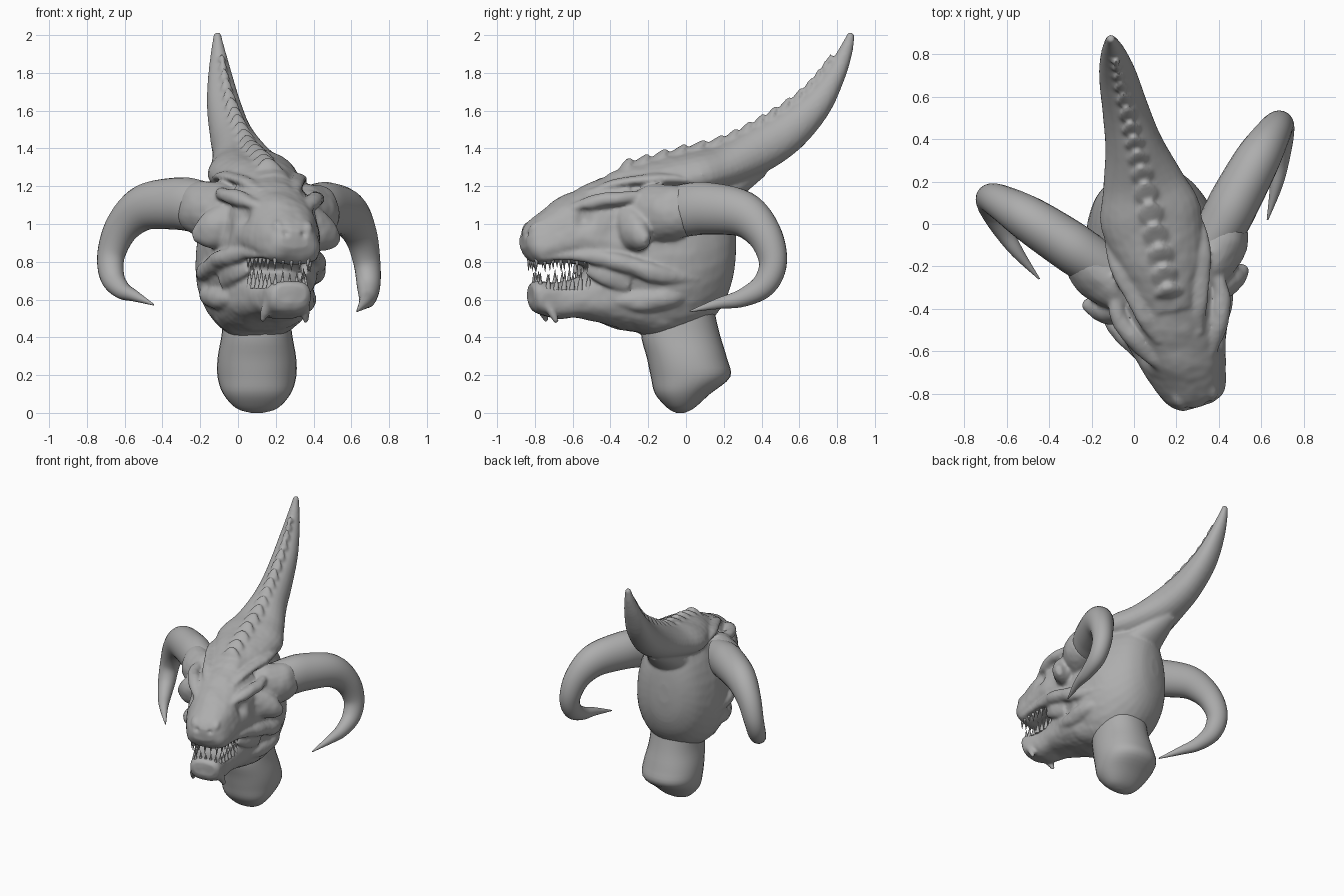
import bpy, bmesh, math
from mathutils import Vector, Matrix, noise

if "Cube" in bpy.data.objects:
    bpy.data.objects.remove(bpy.data.objects["Cube"])

hide = bpy.data.materials.new("grey_hide")
hide.diffuse_color = (0.42, 0.42, 0.42, 1)
hide.use_nodes = True
hide.node_tree.nodes["Principled BSDF"].inputs["Base Color"].default_value = hide.diffuse_color

# head is turned and rolled slightly relative to the neck
POSE = (Matrix.Translation((0.075, 0, 0.9)) @ Matrix.Rotation(math.radians(13), 4, 'Z')
        @ Matrix.Rotation(math.radians(1.8), 4, 'Y') @ Matrix.Translation((0, 0, -0.9)))


def smooth_path(pts, n):
    """Catmull-Rom resampling of station tuples."""
    out = []
    for i in range(len(pts) - 1):
        a, b = pts[max(i - 1, 0)], pts[i]
        c, d = pts[i + 1], pts[min(i + 2, len(pts) - 1)]
        for k in range(n):
            t = k / n
            out.append([0.5 * (2 * q + (r - p) * t + (2 * p - 5 * q + 4 * r - s) * t * t
                               + (3 * q - p - 3 * r + s) * t ** 3)
                        for p, q, r, s in zip(a, b, c, d)])
    return out + [list(pts[-1])]


def loft(bm, pts, side_ref=(1, 0, 0), axis=None, power=2.0, taper=0.0, sign=1, n=24, sub=4):
    """Closed loft through stations (x, y, z, half width, half height)."""
    st = smooth_path(pts, sub)
    pos = [Vector(s[:3]) for s in st]
    rings, faces = [], []
    for i, s in enumerate(st):
        tan = Vector(axis) if axis else (pos[min(i + 1, len(st) - 1)] - pos[max(i - 1, 0)]).normalized()
        ref = Vector(side_ref)
        side = (ref - tan * ref.dot(tan)).normalized()
        up = side.cross(tan)
        ring = []
        for k in range(n):
            a = 2 * math.pi * k / n
            c, z = math.cos(a), math.sin(a)
            c = math.copysign(abs(c) ** (2 / power), c)
            z = math.copysign(abs(z) ** (2 / power), z)
            p = pos[i] + side * c * max(s[3], .002) * (1 - taper * z) + up * z * max(s[4], .002)
            ring.append(bm.verts.new((p.x * sign, p.y, p.z)))
        rings.append(ring)
    for r, q in zip(rings, rings[1:]):
        for k in range(n):
            faces.append(bm.faces.new((r[k], r[(k + 1) % n], q[(k + 1) % n], q[k])))
    faces += [bm.faces.new(rings[0]), bm.faces.new(rings[-1])]
    bmesh.ops.recalc_face_normals(bm, faces=faces)


def skull_loft(bm, rows, power, taper):
    """Stations given as (y, half width, top z, bottom z)."""
    loft(bm, [(0, y, (t + b) / 2, w, (t - b) / 2) for y, w, t, b in rows],
         axis=(0, 1, 0), power=power, taper=taper, n=32)


def finish(name, bm, posed=True, bend=True, angle=50):
    me = bpy.data.meshes.new(name)
    if posed:
        for v in bm.verts:      # snout and crest curve slightly off the midline
            if bend:
                v.co.x += .06 * max(0, -v.co.y - .45) - .025 * max(0, v.co.y - .2)
        bm.transform(POSE)
    bm.to_mesh(me)
    bm.free()
    me.materials.clear()
    me.materials.append(hide)
    ob = bpy.data.objects.new(name, me)
    bpy.context.collection.objects.link(ob)
    bpy.ops.object.select_all(action='DESELECT')
    ob.select_set(True)
    bpy.context.view_layer.objects.active = ob
    bpy.ops.object.shade_smooth_by_angle(angle=math.radians(angle))
    return ob


# ---- head: cranium, upper jaw, lower jaw, crest and brow fused together
bm = bmesh.new()
skull_loft(bm, [(-.55, .19, 1.20, .76), (-.45, .24, 1.25, .66), (-.35, .27, 1.29, .50),
                (-.2, .305, 1.315, .39), (-.05, .31, 1.32, .39), (.08, .275, 1.30, .45),
                (.18, .215, 1.26, .55), (.24, .13, 1.16, .69), (.26, .04, 1.0, .85)], 2.1, .12)
skull_loft(bm, [(-.89, .075, .965, .87), (-.855, .125, 1.015, .81), (-.8, .155, 1.06, .785),
                (-.7, .185, 1.13, .80), (-.6, .21, 1.18, .79), (-.5, .24, 1.225, .75),
                (-.35, .26, 1.28, .70)], 2.5, .2)
skull_loft(bm, [(-.85, .085, .68, .58), (-.815, .12, .70, .53), (-.7, .13, .69, .50),
                (-.6, .155, .72, .505), (-.5, .19, .77, .485), (-.35, .24, .82, .44),
                (-.15, .25, .80, .40)], 2.6, 0)
loft(bm, [(0, -.42, 1.22, .10, .05), (0, -.2, 1.245, .19, .095), (0, .03, 1.27, .24, .12),
          (0, .2, 1.31, .19, .12), (0, .38, 1.39, .135, .125), (0, .55, 1.49, .108, .112),
          (0, .70, 1.63, .09, .085), (0, .8, 1.78, .065, .058), (0, .865, 1.92, .037, .037),
          (0, .895, 2.012, .018, .018)], power=2.1, taper=.1)
# nape web under the crest
loft(bm, [(0, .08, 1.12, .2, .14), (0, .2, 1.18, .14, .09), (0, .4, 1.31, .07, .06)])
for s in (1, -1):
    # angry brow, running into the temple
    loft(bm, [(.07, -.72, 1.055, .02, .02), (.13, -.63, 1.09, .04, .03), (.20, -.52, 1.125, .045, .04),
              (.25, -.40, 1.145, .04, .035), (.24, -.27, 1.16, .03, .03)], sign=s)
    # nostril swelling
    loft(bm, [(.06, -.87, .95, .015, .015), (.075, -.84, .98, .035, .03), (.08, -.77, 1.03, .015, .015)], sign=s)
    # upper lip and cheek ridge
    loft(bm, [(.12, -.82, .83, .02, .02), (.175, -.65, .84, .025, .03), (.215, -.53, .83, .04, .045),
              (.265, -.4, .80, .05, .05), (.295, -.2, .74, .045, .05), (.27, .0, .72, .03, .03)], sign=s)
    # mouth corner web
    loft(bm, [(.15, -.57, .77, .02, .04), (.2, -.48, .75, .04, .07), (.22, -.35, .72, .05, .08)], sign=s)
    # jaw muscle
    loft(bm, [(.19, -.42, .6, .03, .03), (.235, -.3, .60, .05, .06), (.25, -.14, .62, .06, .06),
              (.22, .02, .64, .03, .03)], sign=s)
    # horn boss and temple knob
    loft(bm, [(.15, -.34, 1.05, .09, .10), (.23, -.25, 1.06, .12, .15), (.31, -.15, 1.07, .122, .147),
              (.35, -.08, 1.08, .10, .13)], side_ref=(.75, -.65, 0), sign=s)
    loft(bm, [(.18, -.36, 1.0, .09, .13), (.27, -.34, .97, .085, .115), (.34, -.32, .94, .06, .08),
              (.395, -.30, .92, .02, .03)], side_ref=(0, 1, 0), sign=s)
    # chin spike
    loft(bm, [(.095, -.78, .58, .03, .03), (.11, -.75, .53, .024, .024), (.12, -.73, .48, .012, .012)], sign=s)
    # low scalp ridge beside the crest
    loft(bm, [(.09, -.55, 1.17, .03, .02), (.14, -.38, 1.225, .045, .025), (.185, -.15, 1.245, .06, .03),
              (.2, .03, 1.23, .03, .02)], sign=s)

# overlapping scales down the crest, tips lifted toward the back
RIDGE = smooth_path([(-.36, 1.27), (-.2, 1.32), (0, 1.375), (.2, 1.425), (.36, 1.505), (.5, 1.59),
                     (.64, 1.69), (.74, 1.80), (.80, 1.885)], 2)
for i, (p, q) in enumerate(zip(RIDGE[:-1], RIDGE[1:])):
    a, b = Vector((0, *p)), Vector((0, *q))
    t = (b - a).normalized()
    up = Vector((0, -t.z, t.y))
    w = .075 - .0035 * i
    g = 1 - .035 * i
    st = [a - t * .03 - up * .02, a + t * .02, b - t * .025 + up * .028 * g, b + t * .008 + up * .05 * g]
    loft(bm, [(*c, w * k, h * g) for c, k, h in zip(st, (.4, 1, .8, .3), (.02, .03, .024, .012))], n=12, sub=3)

raw = finish("head_raw", bm, posed=False)
mod = raw.modifiers.new("fuse", 'REMESH')
mod.mode = 'VOXEL'
mod.voxel_size = 0.010
sm = raw.modifiers.new("blend", 'SMOOTH')
sm.factor, sm.iterations = 0.5, 7
baked = bpy.data.meshes.new_from_object(raw.evaluated_get(bpy.context.evaluated_depsgraph_get()))
bpy.data.objects.remove(raw)

# carve eye sockets, nostrils and hollows, then roughen the hide
bm = bmesh.new()
bm.from_mesh(baked)
bm.normal_update()
DENTS = [((.18, -.60, 1.03), .045, .03), ((.05, -.89, .95), .018, .015),
         ((.29, -.22, .67), .04, .008), ((.22, -.47, .95), .06, .02)]
moves = []
for v in bm.verts:
    p = Vector((abs(v.co.x), v.co.y, v.co.z))
    d = sum(-h * math.exp(-((p - Vector(c)).length / r) ** 2) for c, r, h in DENTS)
    rough = max(.1, min(1, .5 - 2 * v.co.y))
    d += rough * (.008 * noise.noise(v.co * 8) + .002 * noise.noise(v.co * 22))
    moves.append(v.normal * d)
for v, m in zip(bm.verts, moves):
    v.co += m
finish("head", bm)

# ---- curling horns, flatter sideways near the base
HORN = [(.21, -.20, 1.05, .13), (.332, -.075, 1.085, .14), (.417, .025, 1.095, .138),
        (.555, .18, 1.07, .122), (.65, .275, .965, .095), (.698, .312, .82, .076),
        (.70, .265, .70, .066), (.672, .155, .63, .048), (.629, .04, .60, .03), (.556, -.105, .555, .004)]
for s, name in ((1, "horn_right"), (-1, "horn_left")):
    bm = bmesh.new()
    back = 0 if s > 0 else -.03
    loft(bm, [(x, y + back * min(1, i / 3), z, r * (.82 + .02 * min(i, 9)), r)
              for i, (x, y, z, r) in enumerate(HORN)], side_ref=(.72, -.69, 0), sign=s, sub=6)
    finish(name, bm, bend=False)

# ---- eyes sunk under the brow
bm = bmesh.new()
for s in (1, -1):
    bmesh.ops.create_uvsphere(bm, u_segments=16, v_segments=10, radius=.024,
                              matrix=Matrix.Translation((s * .142, -.59, 1.035)))
finish("eyes", bm)


def cone(bm, base, tip, r, seg=8):
    base, tip = Vector(base), Vector(tip)
    d = tip - base
    m = Matrix.Translation((base + tip) / 2) @ d.to_track_quat('Z', 'Y').to_matrix().to_4x4()
    bmesh.ops.create_cone(bm, cap_ends=True, segments=seg, radius1=r, radius2=.001, depth=d.length, matrix=m)


# ---- teeth: a front row and two side rows per jaw
for name, root, tip, inset, yf in (("upper_teeth", .85, .75, 0, -.835), ("lower_teeth", .655, .74, .022, -.81)):
    bm = bmesh.new()
    for i in range(5):
        x = (i - 2) * (.045 - inset * .3)
        cone(bm, (x, yf, root), (x, yf - .005, tip + .012 * (i % 2)), .017)
    for i in range(6):
        y = yf + .035 + i * .042
        x = .115 - inset + (y + .8) * .22
        lift = .015 * (i % 2) * (1 if root > tip else -1) + (.008 * i if root < tip else 0)
        for s in (1, -1):
            cone(bm, (s * x, y, root), (s * x, y + .005, tip + lift), .017)
    finish(name, bm, angle=60)

# ---- neck stump with a rounded, slanted end
bm = bmesh.new()
NECK = [(-.03, 0, .03, .02), (-.027, .025, .11, .07), (-.018, .10, .178, .145), (.024, .19, .208, .21),
        (.005, .29, .208, .212), (-.03, .42, .186, .208), (-.03, .55, .175, .18), (-.02, .68, .16, .16)]
loft(bm, [(.1, y, z, rx, ry) for y, z, rx, ry in NECK], axis=(0, 0, 1), power=2.2, n=32)
finish("neck", bm, posed=False)
